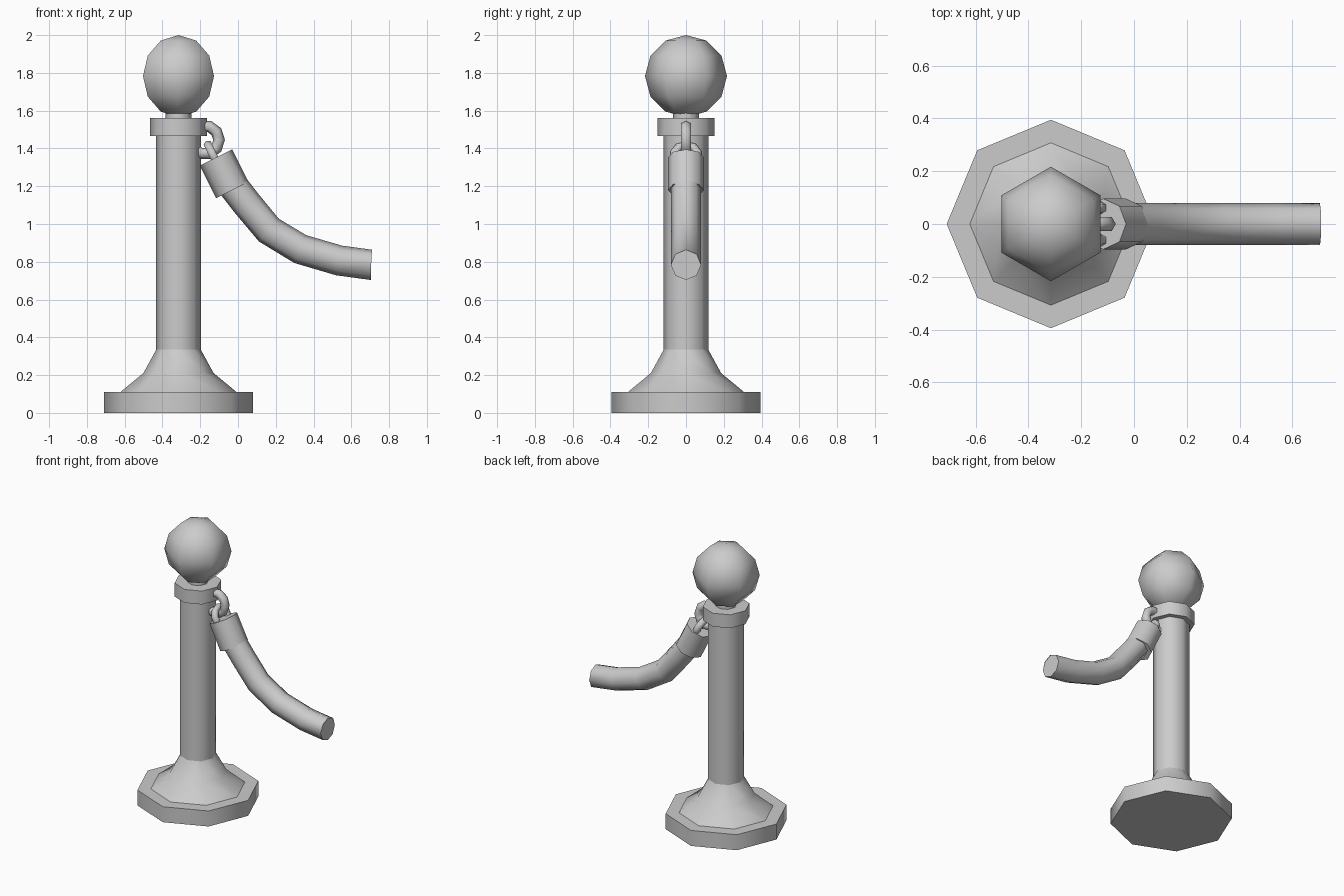
import bpy, bmesh, math
from mathutils import Vector

if "Cube" in bpy.data.objects:
    bpy.data.objects.remove(bpy.data.objects["Cube"])

CX = -0.315  # post axis


def finish(angle):
    bpy.ops.object.shade_smooth_by_angle(angle=math.radians(angle))


def sweep(name, path, radii, sides=8, angle=50):
    """Capped tube through (x, z) points in the y = 0 plane."""
    pts = [Vector((x, 0, z)) for x, z in path]
    bm = bmesh.new()
    rings = []
    side = Vector((0, 1, 0))
    for i, p in enumerate(pts):
        segs = []
        if i > 0:
            segs.append((p - pts[i - 1]).normalized())
        if i < len(pts) - 1:
            segs.append((pts[i + 1] - p).normalized())
        tangent = sum(segs, Vector()).normalized()
        normal = tangent.cross(side)
        rings.append([bm.verts.new(p + radii[i] * (
            normal * math.cos(2 * math.pi * k / sides) + side * math.sin(2 * math.pi * k / sides)))
            for k in range(sides)])
    for a, b in zip(rings, rings[1:]):
        for k in range(sides):
            j = (k + 1) % sides
            bm.faces.new((a[k], a[j], b[j], b[k]))
    bm.faces.new(rings[0])
    bm.faces.new(rings[-1])
    bmesh.ops.recalc_face_normals(bm, faces=bm.faces)
    mesh = bpy.data.meshes.new(name)
    bm.to_mesh(mesh)
    bm.free()
    obj = bpy.data.objects.new(name, mesh)
    bpy.context.collection.objects.link(obj)
    bpy.ops.object.select_all(action='DESELECT')
    obj.select_set(True)
    bpy.context.view_layer.objects.active = obj
    finish(angle)


def turned(name, profile):
    """Octagonal upright part from (radius, z) pairs."""
    sweep(name, [(CX, z) for _, z in profile], [r for r, _ in profile])


def link(name, x, z, major, minor, rot):
    bpy.ops.mesh.primitive_torus_add(major_segments=10, minor_segments=6, major_radius=major,
                                     minor_radius=minor, location=(x, 0, z), rotation=rot)
    bpy.context.object.name = name
    finish(65)


# Post
turned("base", [(0.395, 0), (0.395, 0.11)])
turned("base_flare", [(0.31, 0.108), (0.185, 0.212), (0.118, 0.335)])
turned("pole", [(0.118, 0.33), (0.118, 1.48)])
turned("collar", [(0.152, 1.465), (0.152, 1.56)])
turned("neck", [(0.068, 1.55), (0.068, 1.62)])

# Ball finial
bpy.ops.mesh.primitive_uv_sphere_add(segments=6, ring_count=6, radius=0.217, location=(CX, 0, 1.783))
bpy.context.object.name = "ball_finial"
finish(65)

# Chain links joining the collar to the rope
link("collar_link", -0.175, 1.445, 0.075, 0.031, (math.pi / 2, 0, 0))
link("rope_link", -0.13, 1.36, 0.065, 0.024, (0, math.radians(64), 0))

# Rope and its end sleeve
sweep("rope_sleeve", [(-0.116, 1.352), (-0.03, 1.18)], [0.096] * 2)
rope = [(-0.075, 1.27), (-0.025, 1.20), (0.045, 1.11), (0.163, 0.968),
        (0.33, 0.867), (0.535, 0.807), (0.705, 0.784)]
# the last point repeats just beyond a level run so the cut end is vertical
rope[-1:] = [(0.704, 0.784), (0.705, 0.784)]
sweep("rope", rope, [0.08] * len(rope))
